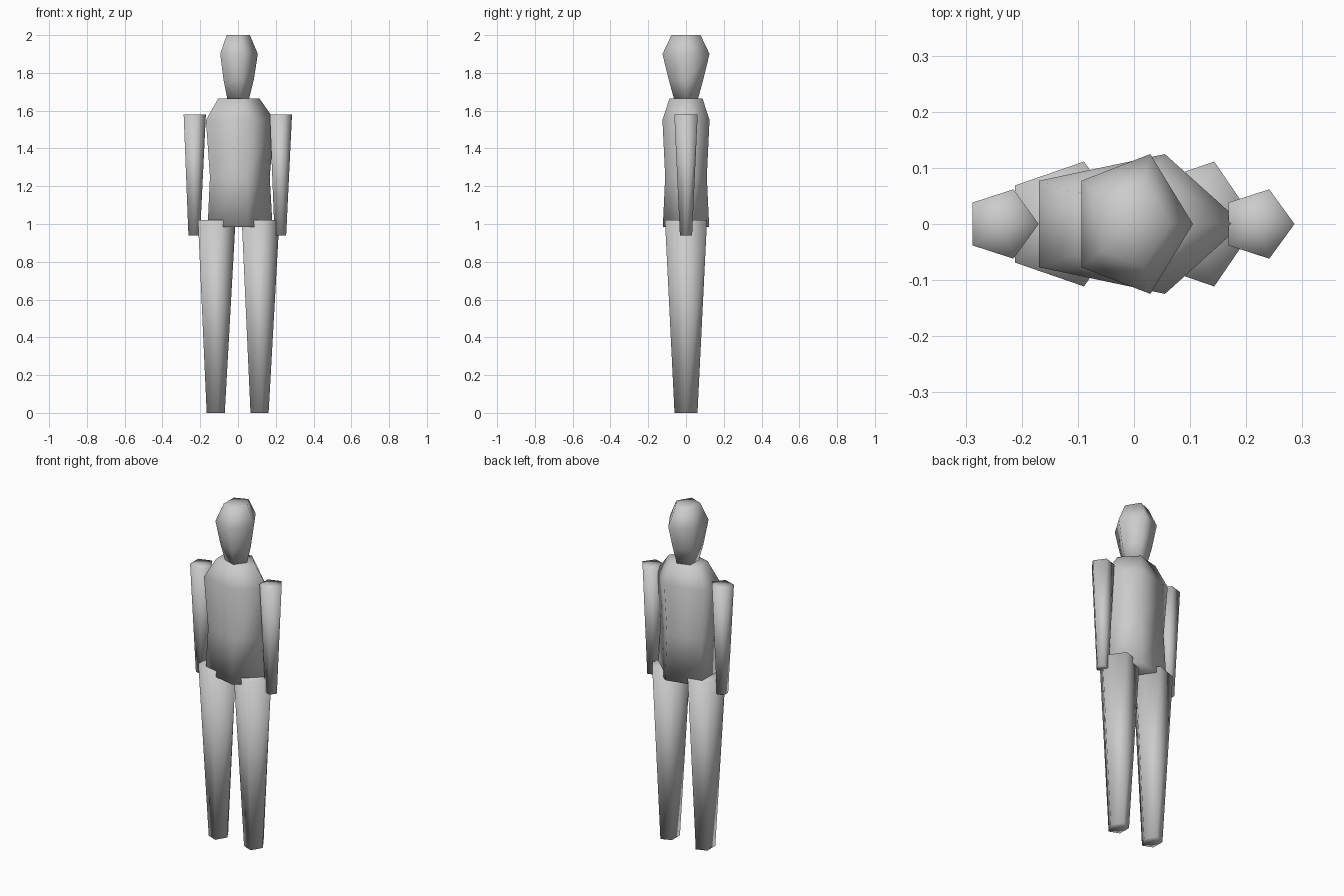
import bpy, bmesh
from math import sin, cos, tau

cube = bpy.data.objects.get("Cube")
if cube:
    bpy.data.objects.remove(cube, do_unlink=True)

grey = bpy.data.materials.new("plain_grey")
grey.use_nodes = True
color = (0.6, 0.6, 0.6, 1)
grey.diffuse_color = color
grey.node_tree.nodes["Principled BSDF"].inputs["Base Color"].default_value = color

SIDES = 5
CENTRE = -0.007


def loft(name, x, rings):
    """Five-sided smooth tube through rings of (z, x radius, y radius), with fan caps."""
    bm = bmesh.new()
    loops = []
    for z, rx, ry in rings:
        loops.append([bm.verts.new((rx * cos(tau * i / SIDES), ry * sin(tau * i / SIDES), z))
                      for i in range(SIDES)])
    bottom = bm.verts.new((0, 0, rings[0][0]))
    top = bm.verts.new((0, 0, rings[-1][0]))
    for i in range(SIDES):
        j = (i + 1) % SIDES
        for a, b in zip(loops, loops[1:]):
            bm.faces.new((a[i], a[j], b[j], b[i]))
        bm.faces.new((bottom, loops[0][j], loops[0][i]))
        bm.faces.new((top, loops[-1][i], loops[-1][j]))
    for face in bm.faces:
        face.smooth = True
    mesh = bpy.data.meshes.new(name)
    bm.to_mesh(mesh)
    bm.free()
    mesh.materials.append(grey)
    obj = bpy.data.objects.new(name, mesh)
    obj.location.x = CENTRE + x
    bpy.context.collection.objects.link(obj)
    return obj


# Head and torso
loft("head", 0.002, [(1.66, 0.063, 0.066), (1.76, 0.088, 0.095),
                     (1.9, 0.11, 0.131), (2.0, 0.068, 0.081)])
loft("torso", 0, [(0.985, 0.19, 0.129), (1.25, 0.175, 0.116),
                  (1.55, 0.201, 0.131), (1.665, 0.12, 0.092)])

# Limbs: both sides keep the same orientation
for side, s in (("left", 1), ("right", -1)):
    loft(side + "_arm", s * 0.228, [(0.94, 0.034, 0.034), (1.58, 0.065, 0.065)])
    loft(side + "_leg", s * 0.116, [(0, 0.053, 0.064), (1.02, 0.11, 0.117)])
